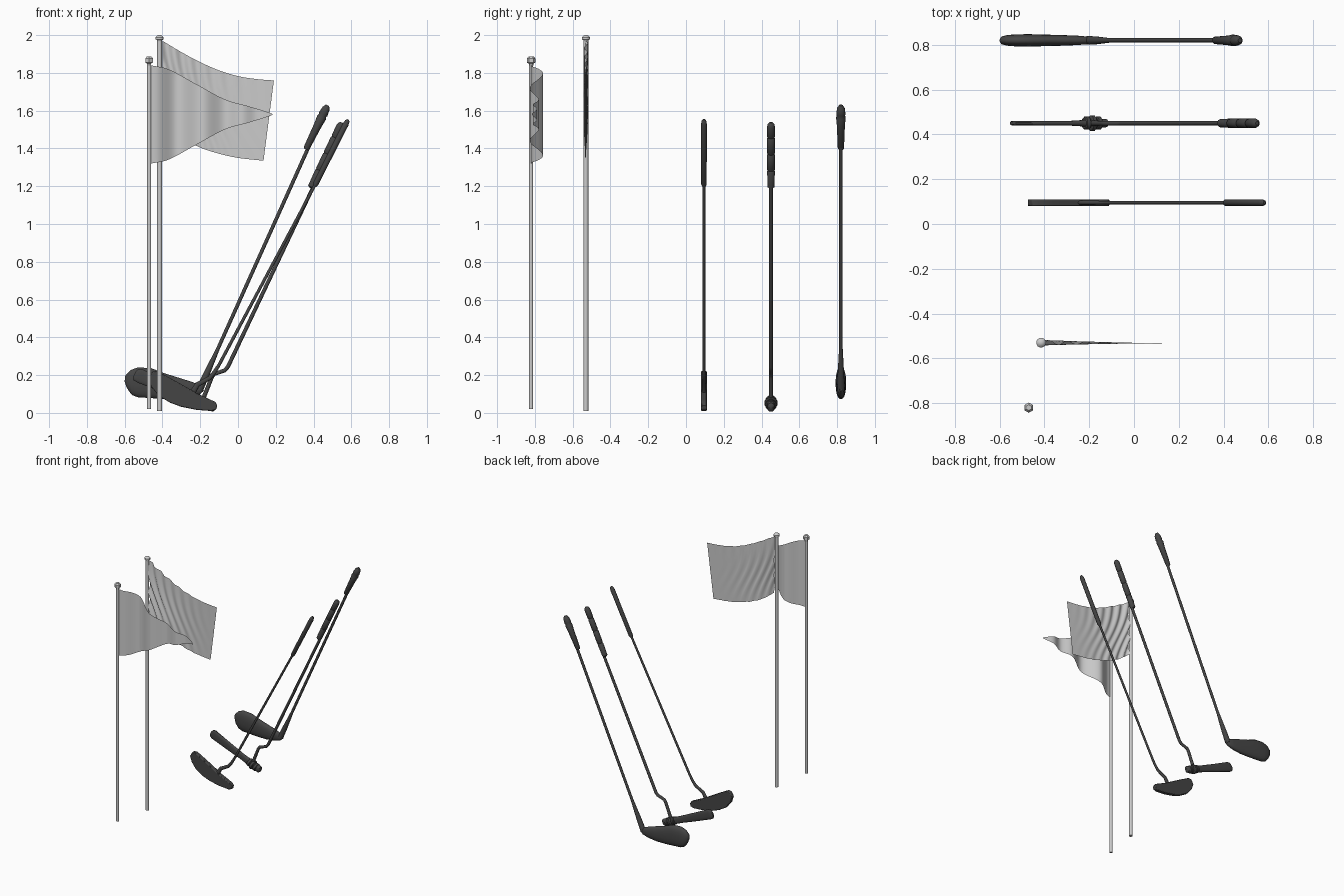
import bpy, math

if "Cube" in bpy.data.objects:
    bpy.data.objects.remove(bpy.data.objects["Cube"])

dark = bpy.data.materials.new("dark_grey")
dark.diffuse_color = (0.06, 0.06, 0.06, 1)
dark.use_nodes = True
dark.node_tree.nodes["Principled BSDF"].inputs["Base Color"].default_value = dark.diffuse_color


def make(name, verts, faces, mat=None, angle=40):
    me = bpy.data.meshes.new(name)
    me.from_pydata(verts, [], faces)
    ob = bpy.data.objects.new(name, me)
    bpy.context.collection.objects.link(ob)
    if mat:
        me.materials.append(mat)
    bpy.ops.object.select_all(action='DESELECT')
    bpy.context.view_layer.objects.active = ob
    ob.select_set(True)
    bpy.ops.object.shade_smooth_by_angle(angle=math.radians(angle))
    return ob


def sweep(name, path, y, mat=None, sides=12, power=1.0, angle=40):
    """Loft oval rings along an xz path of (x, z, in-plane radius, y radius)."""
    verts, faces, n = [], [], len(path)
    sgn = lambda v: math.copysign(abs(v) ** power, v)
    for i, (x, z, r, ry) in enumerate(path):
        tx = tz = 0
        for a, b in ((i - 1, i), (i, i + 1)):
            if a >= 0 and b < n:
                dx, dz = path[b][0] - path[a][0], path[b][1] - path[a][1]
                d = math.hypot(dx, dz)
                tx += dx / d
                tz += dz / d
        d = math.hypot(tx, tz)
        tx, tz = tx / d, tz / d
        for k in range(sides):
            t = 2 * math.pi * (k + 0.5) / sides
            c, s = sgn(math.cos(t)) * r, sgn(math.sin(t)) * ry
            verts.append((x - tz * c, y + s, z + tx * c))
    for i in range(n - 1):
        for k in range(sides):
            a, b = i * sides + k, i * sides + (k + 1) % sides
            faces.append((a, b, b + sides, a + sides))
    faces.append(tuple(reversed(range(sides))))
    faces.append(tuple(range((n - 1) * sides, n * sides)))
    return make(name, verts, faces, mat, angle)


def along(p, q, prof):
    """Round profile of (fraction, radius) on a straight line."""
    return [(p[0] + (q[0] - p[0]) * t, p[1] + (q[1] - p[1]) * t, r, r) for t, r in prof]


def curve(pts, x):
    """Smooth interpolation through (x, value) points."""
    i = max(0, min(len(pts) - 2, sum(p[0] <= x for p in pts) - 1))
    slope = lambda a, b: (pts[b][1] - pts[a][1]) / (pts[b][0] - pts[a][0])
    m = lambda j: slope(max(j - 1, 0), min(j + 1, len(pts) - 1))
    h = pts[i + 1][0] - pts[i][0]
    t = (x - pts[i][0]) / h
    return ((2*t**3 - 3*t*t + 1) * pts[i][1] + (t**3 - 2*t*t + t) * h * m(i)
            + (3*t*t - 2*t**3) * pts[i + 1][1] + (t**3 - t*t) * h * m(i + 1))


def sheet(name, nu, nv, f):
    verts = [f(i / nu, j / nv) for i in range(nu + 1) for j in range(nv + 1)]
    w = nv + 1
    faces = [(i*w + j, (i+1)*w + j, (i+1)*w + j + 1, i*w + j + 1)
             for i in range(nu) for j in range(nv)]
    return make(name, verts, faces, None, 80)


# Pennant flag: pole, finial and rippling triangular cloth
sweep("pennant_pole", along((-.47, .02), (-.47, 1.85), [(0, .011), (1, .011)]), -.82)
sweep("pennant_finial", along((-.47, 1.84), (-.47, 1.888),
      [(0, .012), (.2, .012), (.3, .023), (.75, .023), (1, .013)]), -.82, sides=6, angle=20)
half = [(-.46, .26), (-.37, .24), (-.22, .16), (-.07, .08), (.05, .045), (.14, .018), (.182, .003)]
wave = [(-.46, -.82), (-.42, -.812), (-.32, -.757), (-.19, -.826), (-.07, -.779),
        (.02, -.811), (.1, -.788), (.182, -.815)]


def pennant(u, v):
    x = -.46 + .642 * u
    return (x, curve(wave, x), 1.58 + curve(half, x) * (2 * v - 1))


sheet("pennant_cloth", 48, 10, pennant)

# Square flag: taller pole, finial and creased cloth
sweep("flag_pole", along((-.415, .01), (-.415, 1.98), [(0, .013), (1, .013)]), -.53)
sweep("flag_finial", along((-.415, 1.965), (-.415, 2.0),
      [(0, .013), (.25, .014), (.35, .022), (.65, .022), (.88, .015), (1, .006)]), -.53)
top = [(-.40, 1.97), (-.3, 1.91), (-.2, 1.857), (-.1, 1.813), (0, 1.783), (.1, 1.767), (.19, 1.76)]
low = [(-.40, 1.53), (-.3, 1.455), (-.2, 1.405), (-.1, 1.372), (0, 1.35), (.135, 1.335)]


def square(u, v):
    xt, xb = -.4 + .59 * u, -.4 + .535 * u
    fold = .012 * (1 - u) ** 1.6 * math.sin(46 * u - 15 * v + 2 * math.sin(5 * v))
    return (xb + (xt - xb) * (1 - v), -.53 + fold - .003 * u,
            curve(low, xb) * v + curve(top, xt) * (1 - v))


sheet("flag_cloth", 48, 28, square)


# Front club: curved blade head, bent neck, slim grip
sweep("front_club_shaft", [(-.245, .10, .016, .011), (-.215, .15, .014, .01), (-.15, .185, .012, .009),
      (-.125, .215, .011, .008), (-.10, .255, .009, .008), (.42, 1.23, .008, .008)], .095, dark)
sweep("front_club_grip", along((.405, 1.20), (.583, 1.553),
      [(0, .010), (.03, .015), (.93, .016), (.98, .012), (1, .006)]), .095, dark)
outline = [(-.455, .218), (-.43, .222), (-.36, .185), (-.28, .14), (-.22, .105), (-.15, .072),
           (-.12, .058), (-.11, .04), (-.115, .018), (-.14, .01), (-.22, .016), (-.3, .032),
           (-.36, .054), (-.42, .09), (-.46, .14), (-.474, .185)]
n = len(outline)
ob = make("front_club_head",
          [(x, y, z) for y in (.08, .11) for x, z in outline],
          [tuple(range(n)), tuple(reversed(range(n, 2 * n)))]
          + [(i, i + n, (i + 1) % n + n, (i + 1) % n) for i in range(n)], dark)
bev = ob.modifiers.new("edge", 'BEVEL')
bev.width, bev.segments, bev.limit_method, bev.angle_limit = .005, 2, 'ANGLE', math.radians(50)

# Middle club: narrow bar head with collar, cranked shaft, banded grip
sweep("middle_club_shaft", [(-.19, .06, .012, .012), (-.14, .185, .011, .011), (-.128, .205, .011, .011),
      (-.07, .225, .011, .011), (-.053, .245, .011, .011), (.40, 1.2, .010, .010)], .45, dark)
sweep("middle_club_head", [(-.548, .207, .015, .007), (-.54, .203, .033, .010), (-.52, .196, .038, .011),
      (-.40, .143, .032, .011), (-.28, .092, .026, .011), (-.2, .058, .025, .016),
      (-.15, .038, .026, .02), (-.125, .029, .024, .018), (-.117, .026, .012, .01)],
      .45, dark, 16, .7)
for i, r in enumerate((.030, .035, .030)):
    x = -.212 + i * .026
    z = .063 - i * .011
    sweep("middle_club_collar", [(x - .011, z + .005, r * .85, r * .85), (x - .007, z + .003, r, r),
          (x + .007, z - .003, r, r), (x + .011, z - .005, r * .85, r * .85)], .45, dark)
prof = [(0, .010), (.02, .019)]
for t in (.27, .52, .77):
    prof += [(t - .015, .021), (t, .017), (t + .015, .021)]
prof += [(.94, .021), (.98, .017), (1, .008)]
sweep("middle_club_grip", along((.385, 1.19), (.55, 1.537), prof), .45, dark)

# Back club: broad rounded head, flared neck, bulbous grip
sweep("back_club_shaft", along((-.205, .12), (.375, 1.41),
      [(0, .02), (.06, .018), (.13, .013), (.17, .010), (1, .010)]), .82, dark)
sweep("back_club_head", [(-.597, .155, .012, .006), (-.588, .158, .042, .018), (-.565, .16, .067, .024),
      (-.53, .162, .08, .027), (-.47, .158, .08, .028), (-.40, .142, .069, .026), (-.32, .130, .057, .024),
      (-.25, .124, .042, .021), (-.205, .123, .026, .017), (-.182, .125, .009, .006)],
      .82, dark, 20, .85)
sweep("back_club_grip", along((.36, 1.395), (.474, 1.628),
      [(0, .012), (.03, .017), (.55, .022), (.72, .026), (.77, .022), (.8, .025), (.93, .021), (1, .010)]),
      .82, dark)
